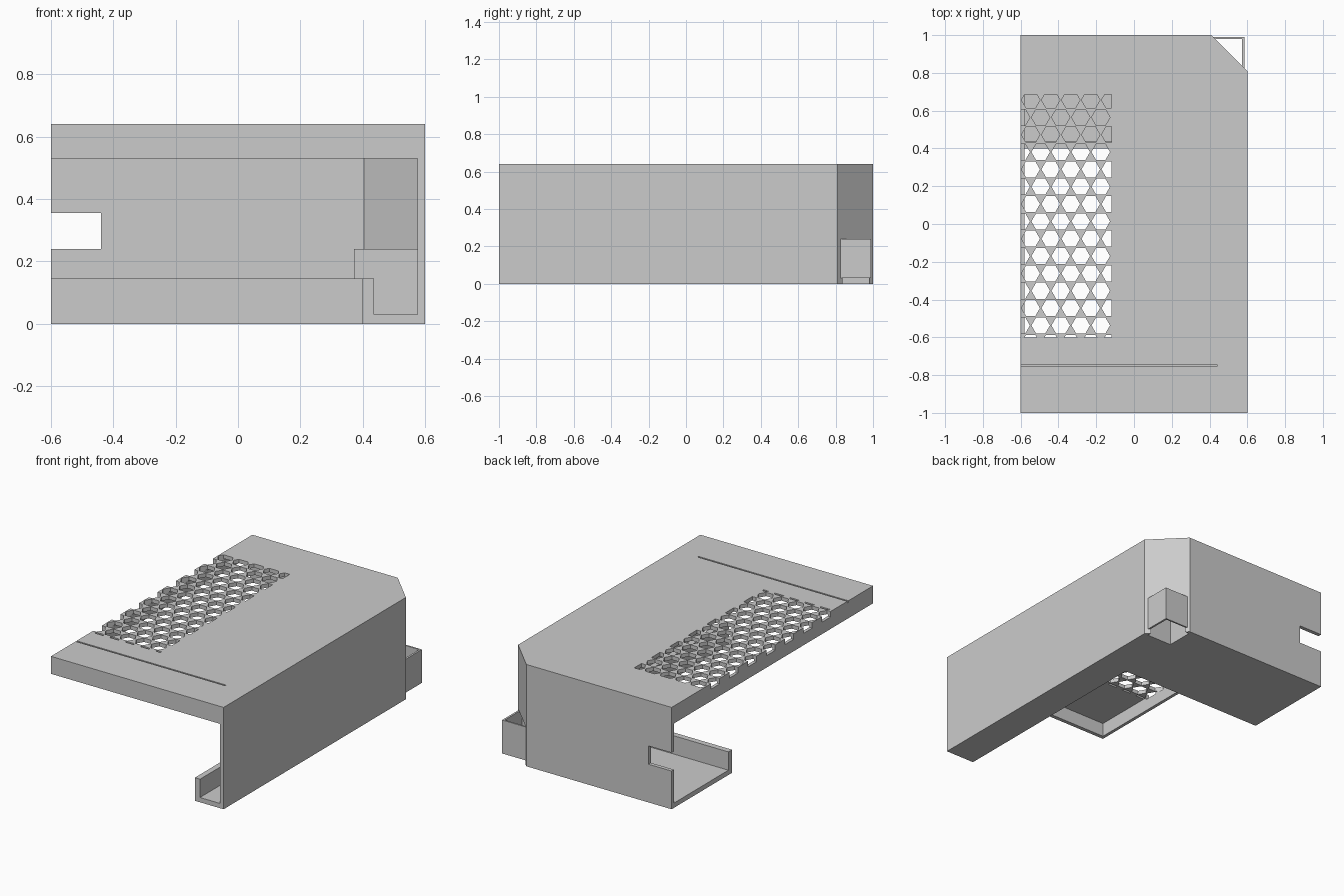
import bpy, bmesh, math

cube = bpy.data.objects.get("Cube")
if cube:
    bpy.data.objects.remove(cube, do_unlink=True)

grey = bpy.data.materials.new("plain_grey")
grey.use_nodes = True
colour = (0.6, 0.6, 0.6, 1)
grey.diffuse_color = colour
grey.node_tree.nodes["Principled BSDF"].inputs["Base Color"].default_value = colour


def finish(bm, name):
    bmesh.ops.recalc_face_normals(bm, faces=bm.faces)
    mesh = bpy.data.meshes.new(name)
    bm.to_mesh(mesh)
    bm.free()
    mesh.materials.append(grey)
    obj = bpy.data.objects.new(name, mesh)
    bpy.context.collection.objects.link(obj)
    return obj


def extrude(bm, low, high):
    """Turn the flat faces in bm into prisms between two heights."""
    for v in bm.verts:
        v.co.z = low
    new = bmesh.ops.extrude_face_region(bm, geom=bm.faces[:], use_keep_orig=True)
    for v in new["geom"]:
        if isinstance(v, bmesh.types.BMVert):
            v.co.z = high


def prism(name, outline, low, high):
    bm = bmesh.new()
    bm.faces.new([bm.verts.new((x, y, 0)) for x, y in outline])
    extrude(bm, low, high)
    return finish(bm, name)


def box(name, x0, x1, y0, y1, z0, z1):
    return prism(name, [(x0, y0), (x1, y0), (x1, y1), (x0, y1)], z0, z1)


def cut(target, cutter):
    mod = target.modifiers.new(cutter.name, "BOOLEAN")
    mod.operation = "DIFFERENCE"
    mod.solver = "EXACT"
    mod.object = cutter
    cutter.hide_render = True
    cutter.hide_viewport = True
    cutter.hide_set(True)


def inner(x0, y0):
    """Outline of the inside, with the chamfered back corner."""
    return [(x0, y0), (0.576, y0), (0.576, 0.81), (0.405, 0.976), (x0, 0.976)]


# Housing: a chamfered block hollowed out, open at the front and one side
housing = prism("housing", [(-0.6, -1), (0.6, -1), (0.6, 0.81), (0.41, 1), (-0.6, 1)], 0, 0.64)
cut(housing, prism("cavity_cutter", inner(-0.7, -1.1), 0.145, 0.53))
cut(housing, prism("roof_pocket_cutter", inner(-0.58, -0.976), 0.5, 0.616))

# L-shaped floor with a raised lip along its inner edge
floor_channel = [(0.436, -1.1), (0.576, -1.1), (0.576, 0.81), (0.405, 0.976),
                 (-0.7, 0.976), (-0.7, 0.436), (0.436, 0.436)]
cut(housing, prism("floor_channel_cutter", floor_channel, 0.03, 0.2))
cut(housing, box("floor_opening_cutter", -0.7, 0.4, -1.1, 0.4, -0.1, 0.2))

# Slot in the back wall, groove in the roof, opening in the corner
cut(housing, box("back_slot_cutter", -0.7, -0.44, 0.9, 1.1, 0.24, 0.355))
cut(housing, box("roof_groove_cutter", -0.7, 0.44, -0.755, -0.745, 0.628, 0.7))
cut(housing, box("corner_opening_cutter", 0.4, 0.573, 0.81, 0.98, -0.1, 0.24))

# Vent: staggered hexagonal holes trimmed to a rectangle
bm = bmesh.new()
pitch, row_step = 0.106, 0.0918
radius = 0.049
for row in range(-1, 15):
    for col in range(-1, 6):
        cx = -0.6 + (col + 0.5 * (row % 2)) * pitch
        cy = -0.537 + row * row_step
        ring = [(cx + radius * math.cos(math.pi * k / 3),
                 cy + radius * math.sin(math.pi * k / 3), 0) for k in range(6)]
        bm.faces.new([bm.verts.new(p) for p in ring])
for point, normal in (((-0.61, 0, 0), (-1, 0, 0)), ((-0.12, 0, 0), (1, 0, 0)),
                      ((0, -0.6, 0), (0, -1, 0)), ((0, 0.685, 0), (0, 1, 0))):
    bmesh.ops.bisect_plane(bm, geom=bm.verts[:] + bm.edges[:] + bm.faces[:],
                           plane_co=point, plane_no=normal, clear_outer=True)
extrude(bm, 0.605, 0.7)
cut(housing, finish(bm, "vent_cutter"))

# Square duct standing in the chamfered corner
duct = box("corner_duct", 0.372, 0.585, 0.785, 0.99, 0.03, 0.24)
cut(duct, box("duct_bore_cutter", 0.4, 0.573, 0.81, 0.98, -0.1, 0.3))

# Lid over the inner half of the duct
prism("duct_lid", [(0.39, 0.8), (0.585, 0.8), (0.59, 0.812), (0.41, 0.99), (0.39, 0.985)], 0.228, 0.24)
